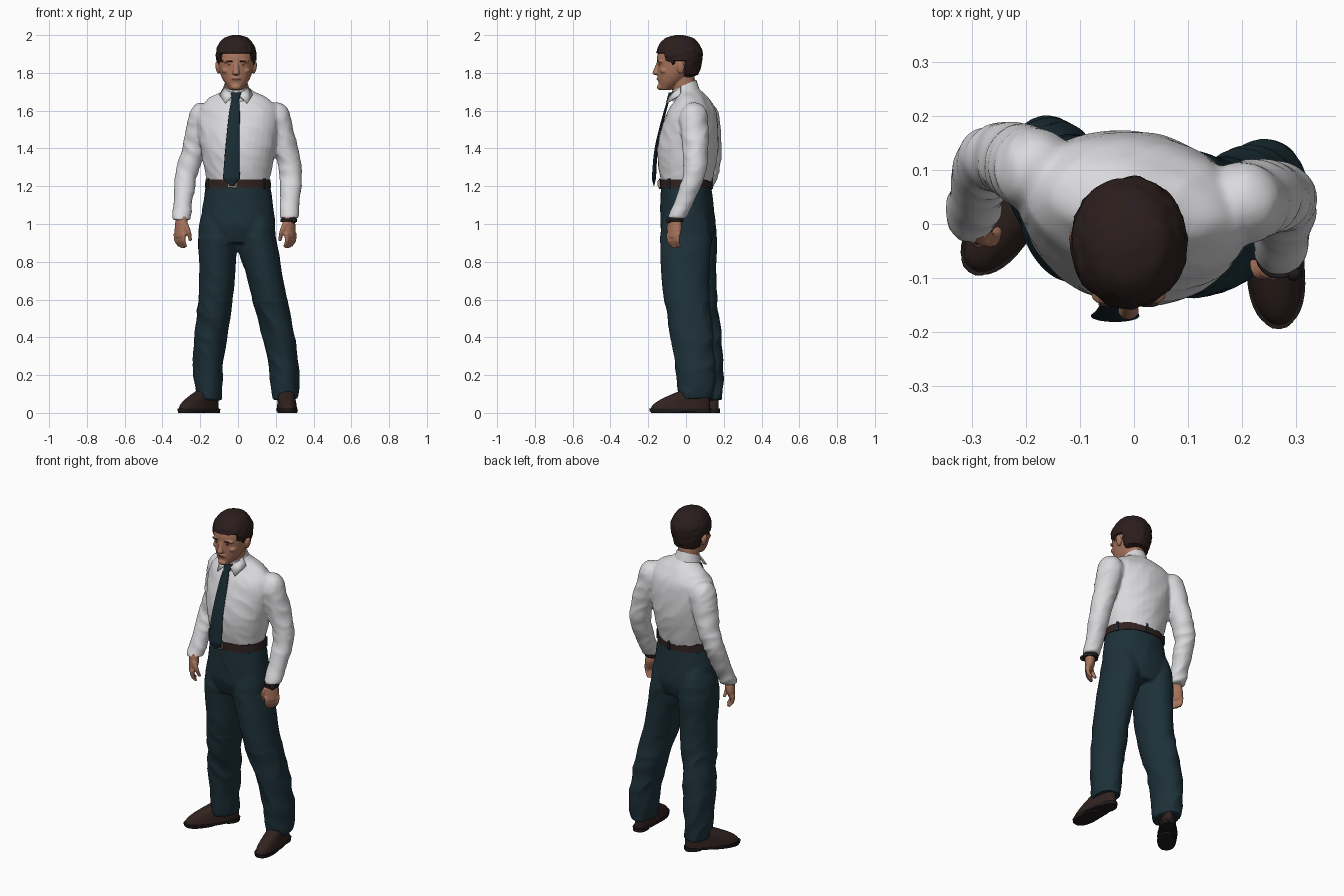
import bpy, bmesh, math
from math import sin, cos, pi, radians
from mathutils import Matrix, Vector, noise

cube = bpy.data.objects.get("Cube")
if cube:
    bpy.data.objects.remove(cube, do_unlink=True)

def material(name, red, green, blue):
    mat = bpy.data.materials.new(name)
    mat.use_nodes = True
    mat.diffuse_color = (red, green, blue, 1)
    shader = mat.node_tree.nodes["Principled BSDF"]
    shader.inputs["Base Color"].default_value = mat.diffuse_color
    shader.inputs["Roughness"].default_value = .7
    return mat

white = material("white cotton", .7, .7, .72)
navy = material("dark teal wool", .012, .03, .04)
tie_blue = material("tie teal", .01, .025, .034)
skin = material("skin", .4, .18, .11)
lip = material("lip", .28, .1, .07)
hair_brown = material("dark brown hair", .024, .013, .012)
leather = material("brown leather", .03, .016, .014)
black = material("black rubber", .015, .011, .011)
metal = material("buckle metal", .3, .25, .2)

def spline(before, start, end, after, t):
    """Point on a smooth curve between start and end."""
    slope_in, slope_out = (end - before) / 2, (after - start) / 2
    bend = t * (1 - t) * ((1 - t) * slope_in - t * slope_out)
    return start + (end - start) * t * t * (3 - 2 * t) + bend

def loft(bm, rings, yaw=0, sides=32, steps=5, square=1, place=Matrix()):
    """Closed tube through horizontal ellipses given as (x, y, z, rx, ry)."""
    last = len(rings) - 1
    smooth = []
    for i in range(last):
        before, after = rings[max(i - 1, 0)], rings[min(i + 2, last)]
        for step in range(steps):
            smooth.append([spline(*values, step / steps)
                           for values in zip(before, rings[i], rings[i + 1], after)])
    smooth.append(rings[-1])
    turn = Matrix.Rotation(radians(yaw), 3, "Z")
    loops = []
    for x, y, z, rx, ry in smooth:
        loop = []
        for side in range(sides):
            c, s = cos(2 * pi * side / sides), sin(2 * pi * side / sides)
            offset = Vector((rx * math.copysign(abs(c) ** square, c),
                             ry * math.copysign(abs(s) ** square, s), 0))
            loop.append(bm.verts.new(place @ (turn @ offset + Vector((x, y, z)))))
        loops.append(loop)
    for lower, upper in zip(loops, loops[1:]):
        for side in range(sides):
            bm.faces.new((lower[side - 1], lower[side], upper[side], upper[side - 1]))
    bm.faces.new(loops[0][::-1])
    bm.faces.new(loops[-1])

def stack(bm, rings, **options):
    """Loft centred on x = 0, with rings given as (y, z, rx, ry)."""
    loft(bm, [(0, *ring) for ring in rings], **options)

def limb(bm, path, start, end, deep=1, **options):
    """Evenly tapering tube along a path; deep is its depth over its width."""
    radii = [start + (end - start) * i / (len(path) - 1) for i in range(len(path))]
    loft(bm, [(*point, radius, radius * deep) for point, radius in zip(path, radii)], **options)

def ball(bm, centre, radii, tilt=0):
    matrix = Matrix.Translation(centre) @ Matrix.Rotation(radians(tilt), 4, "Y") @ Matrix.Diagonal((*radii, 1))
    bmesh.ops.create_uvsphere(bm, u_segments=20, v_segments=12, radius=1, matrix=matrix)

def box(bm, centre, size, yaw):
    matrix = Matrix.Translation(centre) @ Matrix.Rotation(radians(yaw), 4, "Z") @ Matrix.Diagonal((*size, 1))
    bmesh.ops.create_cube(bm, size=1, matrix=matrix)

def finish(name, bm, mat, voxel=0, relax=5, folds=None):
    """Make the object; a voxel size fuses overlapping parts into one skin."""
    bmesh.ops.recalc_face_normals(bm, faces=bm.faces)
    mesh = bpy.data.meshes.new(name)
    bm.to_mesh(mesh)
    bm.free()
    obj = bpy.data.objects.new(name, mesh)
    bpy.context.collection.objects.link(obj)
    if voxel:
        remesh = obj.modifiers.new("fuse", "REMESH")
        remesh.mode, remesh.voxel_size = "VOXEL", voxel
        obj.modifiers.new("soften", "SMOOTH").iterations = relax
        graph = bpy.context.evaluated_depsgraph_get()
        mesh = bpy.data.meshes.new_from_object(obj.evaluated_get(graph))
        obj.modifiers.clear()
        obj.data = mesh
    if folds:
        moves = [vert.normal * folds(vert.co) for vert in mesh.vertices]
        for vert, move in zip(mesh.vertices, moves):
            vert.co += move
    mesh.materials.clear()
    mesh.materials.append(mat)
    mesh.shade_smooth()
    mesh.set_sharp_from_angle(angle=radians(45))
    return obj

def crease(point, across, upward):
    """Ridged noise that runs diagonally, like folds in cloth."""
    slant = point.z * upward + point.x * across
    return .5 - 2 * abs(noise.noise(Vector((point.x * across, point.y * across, slant))))

def shirt_folds(point):
    return .005 * crease(point, 8, 14) if abs(point.x) > .2 else .004 * crease(point, 7, 10)

def trouser_folds(point):
    return (.008 if point.z < .6 else .003) * crease(point, 7, 8)

# Shirt: torso, rounded shoulders and sleeves
left_arm = [(.2, .04, 1.565), (.25, .05, 1.4), (.28, .04, 1.25), (.27, -.05, 1.03)]
right_arm = [(-.185, .1, 1.565), (-.23, .12, 1.4), (-.275, .11, 1.25), (-.3, .01, 1.02)]
bm = bmesh.new()
stack(bm, [(0, 1.2, .16, .13), (.01, 1.4, .2, .16), (.03, 1.58, .215, .13),
           (.035, 1.66, .165, .085), (.02, 1.7, .085, .065), (0, 1.73, .05, .05)], yaw=-10)
for arm in (left_arm, right_arm):
    limb(bm, arm, .077, .049)
    ball(bm, arm[0], (.075, .075, .08))
finish("shirt", bm, white, .009, folds=shirt_folds)

# Collar: leaning band and two pointed flaps
bm = bmesh.new()
stack(bm, [(0, 1.68, .078, .072), (-.01, 1.74, .064, .064)])
for vert in bm.verts:
    vert.co.z += vert.co.y * .45
collar_band = finish("collar_band", bm, white)
bm = bmesh.new()
for s in (-1, 1):
    flap = [(.005, -.08, 1.695), (.06, -.106, 1.64), (.09, -.03, 1.685), (.064, -.03, 1.73)]
    a, b, c, d = [bm.verts.new((s * x, y, z)) for x, y, z in flap]
    bm.faces.new((a, b, d))
    bm.faces.new((b, c, d))
collar_flaps = finish("collar_flaps", bm, white)
collar_flaps.modifiers.new("cloth", "SOLIDIFY").thickness = .006

# Tie: knot, widening blade and point
bm = bmesh.new()
limb(bm, [(-.01, -.075, 1.695), (-.015, -.095, 1.645)], .028, .017, deep=.6)
limb(bm, [(-.015, -.095, 1.65), (-.02, -.118, 1.57), (-.03, -.157, 1.4), (-.035, -.17, 1.24)],
     .022, .045, deep=.25)
limb(bm, [(-.035, -.17, 1.24), (-.035, -.17, 1.2)], .045, .005, deep=.25)
finish("tie", bm, tie_blue)

# Trousers: hips, then legs that start in tall domes
left_leg = [(.1, 0, .93), (.157, 0, .65), (.235, .045, .3), (.25, .055, .07)]
right_leg = [(-.108, .028, .93), (-.115, .04, .65), (-.155, .09, .3), (-.156, .1, .07)]
bm = bmesh.new()
stack(bm, [(0, 1.21, .17, .13), (.01, 1, .198, .145), (.012, .9, .17, .12)], yaw=-8)
for leg in (left_leg, right_leg):
    limb(bm, leg, .104, .07, deep=1.33)
    ball(bm, leg[0], (.102, .136, .22))
finish("trousers", bm, navy, .009, folds=trouser_folds)

# Belt, buckle and loops
bm = bmesh.new()
stack(bm, [(0, 1.19, .176, .138), (0, 1.236, .174, .137)], yaw=-8)
finish("belt", bm, leather)
bm = bmesh.new()
box(bm, (-.03, -.14, 1.214), (.05, .012, .04), -8)
finish("buckle", bm, metal)
bm = bmesh.new()
box(bm, (-.03, -.144, 1.214), (.036, .01, .028), -8)
finish("buckle_middle", bm, leather)
bm = bmesh.new()
for angle in range(30, 360, 60):
    a = radians(angle)
    spot = Matrix.Rotation(radians(-8), 3, "Z") @ Vector((.175 * cos(a), .138 * sin(a), 1.214))
    box(bm, spot, (.012, .012, .055), angle + 82)
finish("belt_loops", bm, navy)

# Shoes: the upper shrinks back towards the ankle, over a sole and heel
upper = []
for i in range(6):
    rise = i / 5
    length = .055 + .103 * (1 - rise ** 2) ** 1.5
    upper.append((.157 - length, .015 + .13 * rise, .054 - .016 * rise, length))
sole = [(0, .008, .055, .163), (0, .022, .056, .165)]
tread = [(-.06, 0, .05, .095), (-.06, .015, .054, .1)]
heel = [(.11, 0, .048, .05), (.11, .02, .05, .052)]
for side, spot, yaw in (("left", (.258, -.03, 0), 4), ("right", (-.207, .043, 0), -37)):
    place = Matrix.Translation(spot) @ Matrix.Rotation(radians(yaw), 4, "Z")
    for part, mat, rings in (("shoe", leather, [upper]), ("sole", black, [sole, tread, heel])):
        bm = bmesh.new()
        for ring_set in rings:
            stack(bm, ring_set, square=.85)
        for vert in bm.verts:
            vert.co.x *= 1 - max(vert.co.y, 0) * 1.3
        bm.transform(place)
        finish(side + "_" + part, bm, mat)

# Hands: palm, four curled fingers and a thumb
for side, mirror, arm in (("left", 1, left_arm), ("right", -1, right_arm)):
    place = (Matrix.Translation((arm[-1][0], arm[-1][1] - .01, 0))
             @ Matrix.Diagonal((mirror, 1, 1, 1)) @ Matrix.Rotation(radians(50), 4, "Z"))
    bm = bmesh.new()
    stack(bm, [(0, 1.04, .032, .027), (0, .98, .043, .028), (-.01, .93, .038, .018)], place=place)
    for finger in range(4):
        x, tip = finger * .021 - .032, .87 + abs(finger - 1.3) * .006
        limb(bm, [(x, -.01, .95), (x * .9, -.01, .91), (x * .8, .01, tip)],
             .014, .009, sides=12, place=place)
    limb(bm, [(-.03, 0, 1), (-.047, .01, .96), (-.04, .03, .91)], .017, .009, sides=12, place=place)
    finish(side + "_hand", bm, skin, .0045, 2)

# Wristwatch
bm = bmesh.new()
limb(bm, [(.268, -.058, 1.01), (.269, -.056, 1.03)], .043, .044)
ball(bm, (.296, -.092, 1.02), (.015, .013, .016))
finish("wristwatch", bm, black)

# Head, neck, nose, brow ridge, cheeks and ears in one skin
bm = bmesh.new()
stack(bm, [(0, 1.66, .06, .06), (-.025, 1.82, .06, .065)])
stack(bm, [(-.11, 1.71, .03, .03), (-.075, 1.76, .068, .072), (-.05, 1.82, .09, .1),
           (-.04, 1.9, .095, .11), (-.035, 1.97, .06, .07)])
limb(bm, [(0, -.145, 1.86), (0, -.16, 1.8)], .009, .018)
ball(bm, (0, -.161, 1.8), (.02, .016, .013))
ball(bm, (0, -.14, 1.725), (.026, .014, .015))
ball(bm, (0, -.14, 1.77), (.03, .014, .014))
for s in (-1, 1):
    ball(bm, (s * .036, -.133, 1.862), (.034, .018, .01), s * 4)
    ball(bm, (s * .05, -.112, 1.812), (.026, .026, .018))
    ball(bm, (s * .098, -.028, 1.828), (.011, .02, .034), s * 10)
head = finish("head", bm, skin, .0045, 3)

# Eyes, eyebrows and mouth
bm = bmesh.new()
for s in (-1, 1):
    ball(bm, (s * .035, -.141, 1.843), (.01, .005, .003))
    ball(bm, (s * .036, -.148, 1.862), (.02, .006, .004), s * -4)
features = finish("eyes_and_brows", bm, hair_brown)
bm = bmesh.new()
ball(bm, (0, -.151, 1.768), (.022, .005, .004))
mouth = finish("mouth", bm, lip)

def hairline(front):
    """Lower edge of the hair: forehead, sideburn, over the ear, nape."""
    if front > .68:
        return 1.9
    return 1.835 if front > .22 else 1.86 if front > -.25 else 1.785

# Hair: lumpy cap tucked under the head surface below the hairline
bm = bmesh.new()
stack(bm, [(0, 1.77, .07, .06), (-.03, 1.85, .102, .112), (-.035, 1.92, .105, .12),
           (-.035, 1.98, .07, .08), (-.035, 2, .02, .02)], sides=64, steps=9)
for vert in bm.verts:
    back = vert.co.y + .035
    tucked = vert.co.z < hairline(-back / .12)
    scale = .8 if tucked else 1 + noise.noise(vert.co * 42) * .05
    vert.co.x *= scale
    vert.co.y += back * (scale - 1)
hair = finish("hair", bm, hair_brown)

# The head sits a little to the right
for obj in (head, features, mouth, hair, collar_band, collar_flaps):
    obj.location.x = -.01
